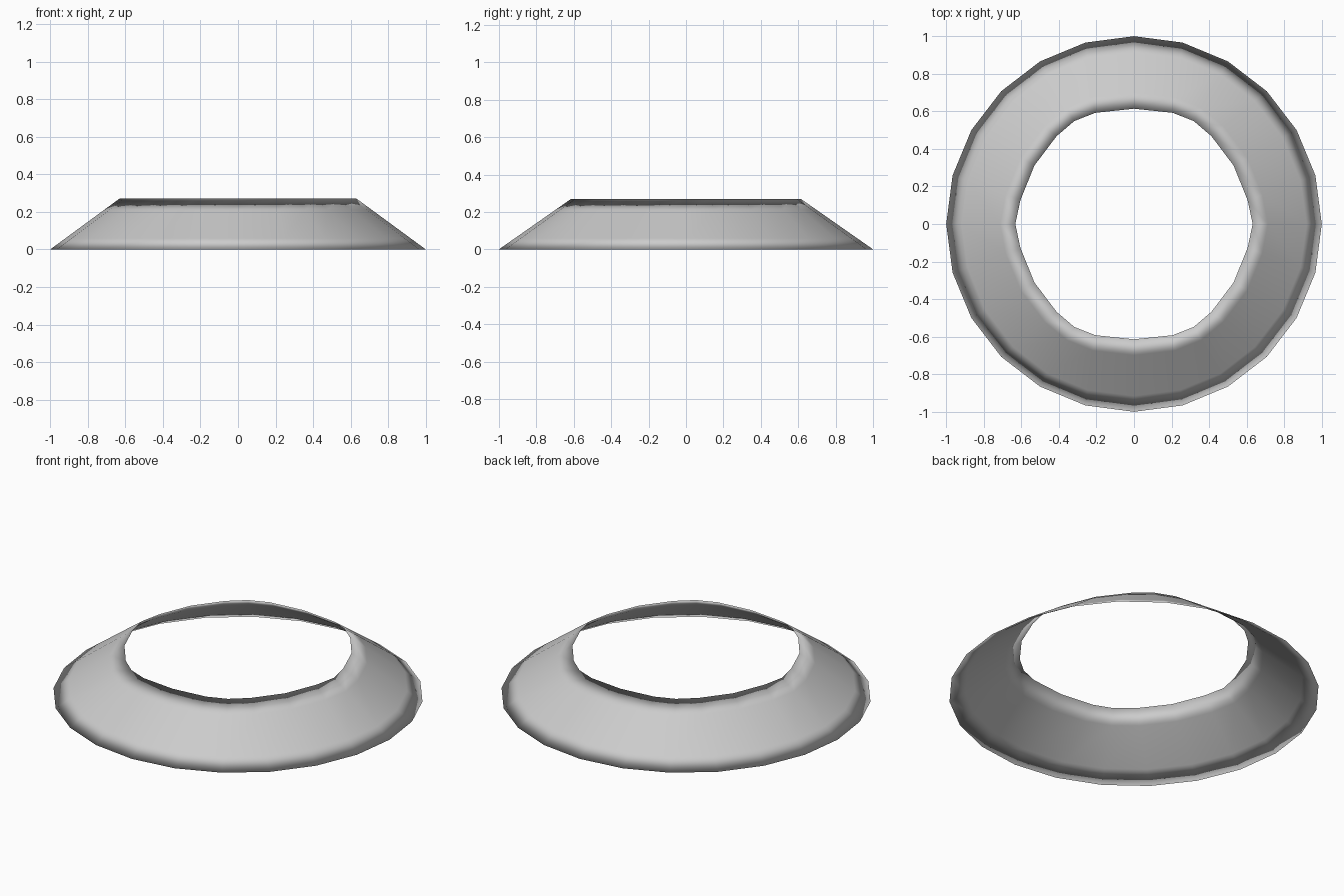
import bpy, bmesh, math
from mathutils import Vector

if "Cube" in bpy.data.objects:
    bpy.data.objects.remove(bpy.data.objects["Cube"])

SIDES = 24
HEIGHT = 0.27
THICK = 0.006

# Opening: one quadrant from +x to +y, mirrored to a full loop
quadrant = [(0.632, 0), (0.605, 0.127), (0.53, 0.312), (0.412, 0.468),
            (0.318, 0.548), (0.207, 0.592), (0, 0.614)]
half = quadrant + [(-x, y) for x, y in reversed(quadrant[:-1])]
opening = half + [(x, -y) for x, y in reversed(half[1:-1])]

# Outer circle at the base, opening at the top
base = [Vector((math.cos(2 * math.pi * i / SIDES),
                math.sin(2 * math.pi * i / SIDES), 0)) for i in range(SIDES)]
top = [Vector((x, y, HEIGHT)) for x, y in opening]

bm = bmesh.new()


def add_ring(t, depth):
    """Ring of points up the slope, sunk below the outer skin by depth."""
    ring = []
    for b, p in zip(base, top):
        inward = -Vector((b.x * HEIGHT, b.y * HEIGHT, 0.37)).normalized()
        ring.append(bm.verts.new(b.lerp(p, t) + inward * depth))
    return ring


# Closed thin shell: outer skin up, inner skin back down, sharp shared rims
rings = [add_ring(t, d) for t, d in
         [(0, 0), (0.22, 0), (0.78, 0), (1, 0), (0.78, THICK), (0.22, THICK)]]
for k, low in enumerate(rings):
    high = rings[(k + 1) % len(rings)]
    for i in range(SIDES):
        j = (i + 1) % SIDES
        bm.faces.new((low[i], low[j], high[j], high[i])).smooth = True
bmesh.ops.recalc_face_normals(bm, faces=bm.faces)

mesh = bpy.data.meshes.new("sloped_collar")
bm.to_mesh(mesh)
bm.free()
collar = bpy.data.objects.new("sloped_collar", mesh)
bpy.context.collection.objects.link(collar)
